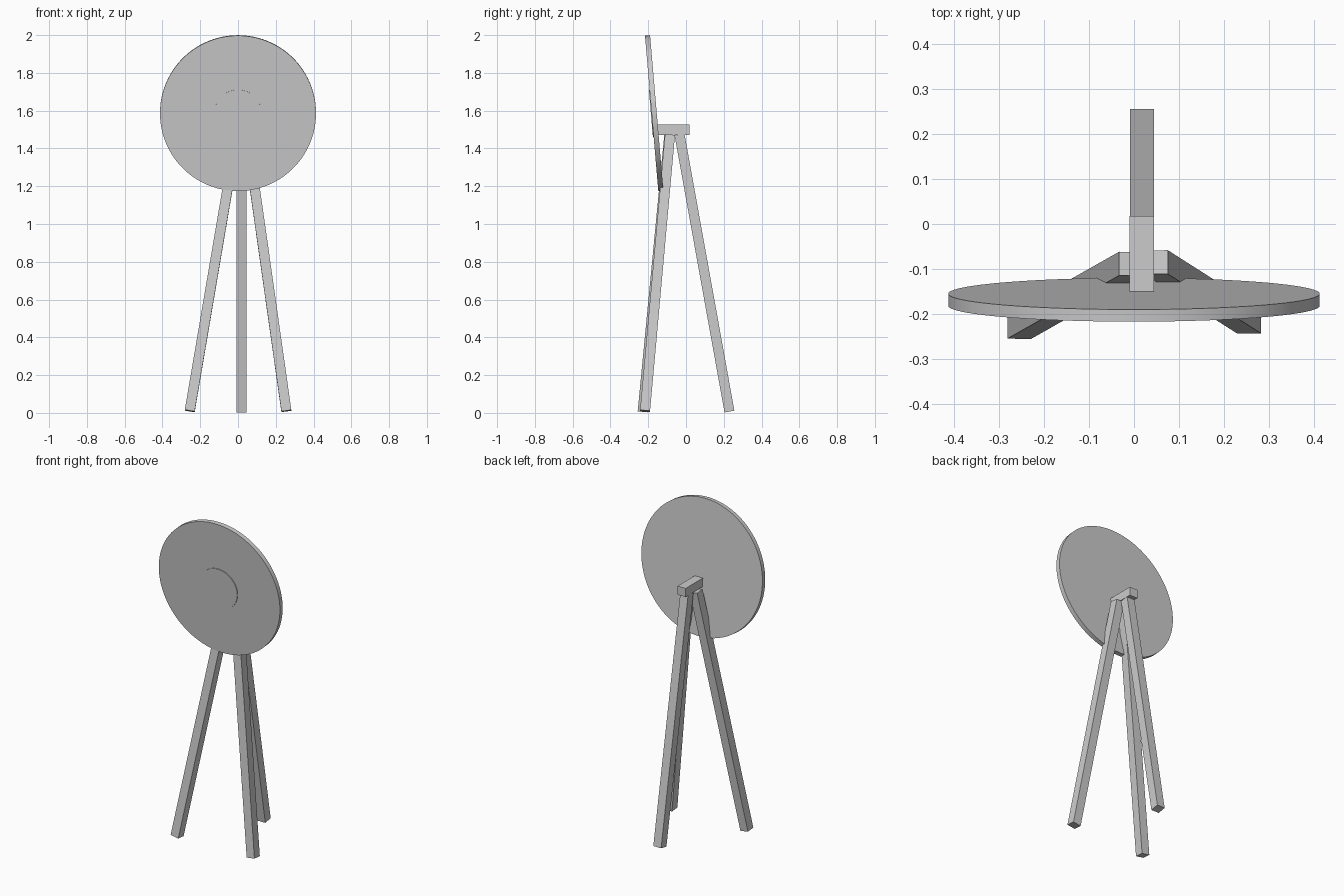
import bpy, bmesh, math
from mathutils import Matrix, Vector

if "Cube" in bpy.data.objects:
    bpy.data.objects.remove(bpy.data.objects["Cube"])

TILT = math.radians(4.9)


def make_object(name, bm):
    mesh = bpy.data.meshes.new(name)
    bm.to_mesh(mesh)
    bm.free()
    obj = bpy.data.objects.new(name, mesh)
    bpy.context.collection.objects.link(obj)
    return obj


def beam(name, start, end, width=0.053, height=0.053):
    # square bar between two points, one pair of sides kept close to world x
    start, end = Vector(start), Vector(end)
    z = (end - start).normalized()
    y = z.cross(Vector((1, 0, 0))).normalized()
    x = y.cross(z)
    frame = Matrix((x, y, z)).transposed().to_4x4()
    size = Matrix.Diagonal((width, height, (end - start).length, 1))
    bm = bmesh.new()
    bmesh.ops.create_cube(bm, size=1, matrix=Matrix.Translation((start + end) / 2) @ frame @ size)
    return make_object(name, bm)


def disc(name, radius, front, back):
    # disc with its axis leaning forward; front/back are offsets along that axis
    bm = bmesh.new()
    bmesh.ops.create_cone(bm, cap_ends=True, segments=96, radius1=radius, radius2=radius,
                          depth=back - front, matrix=Matrix.Translation((0, 0, (front + back) / 2)))
    # local z becomes the backward, slightly upward normal
    bm.transform(Matrix.Translation((0, -0.155, 1.588)) @ Matrix.Rotation(TILT - math.pi / 2, 4, 'X'))
    obj = make_object(name, bm)
    bpy.ops.object.select_all(action='DESELECT')
    obj.select_set(True)
    bpy.context.view_layer.objects.active = obj
    bpy.ops.object.shade_smooth_by_angle(angle=math.radians(30))
    return obj


# Round board and its slightly raised centre
disc("target_board", 0.413, -0.027, 0.0)
disc("bullseye", 0.125, -0.031, -0.02)

# Mounting block between the board and the legs
beam("mount_block", (0.0175, -0.152, 1.499), (0.0175, 0.018, 1.499), 0.055, 0.053)

# Tripod legs
beam("front_leg_left", (-0.2555, -0.229, 0.010), (-0.007, -0.0885, 1.47))
beam("front_leg_right", (0.256, -0.217, 0.010), (0.049, -0.085, 1.47))
beam("rear_leg", (0.0175, 0.230, 0.007), (0.0175, -0.034, 1.472))
